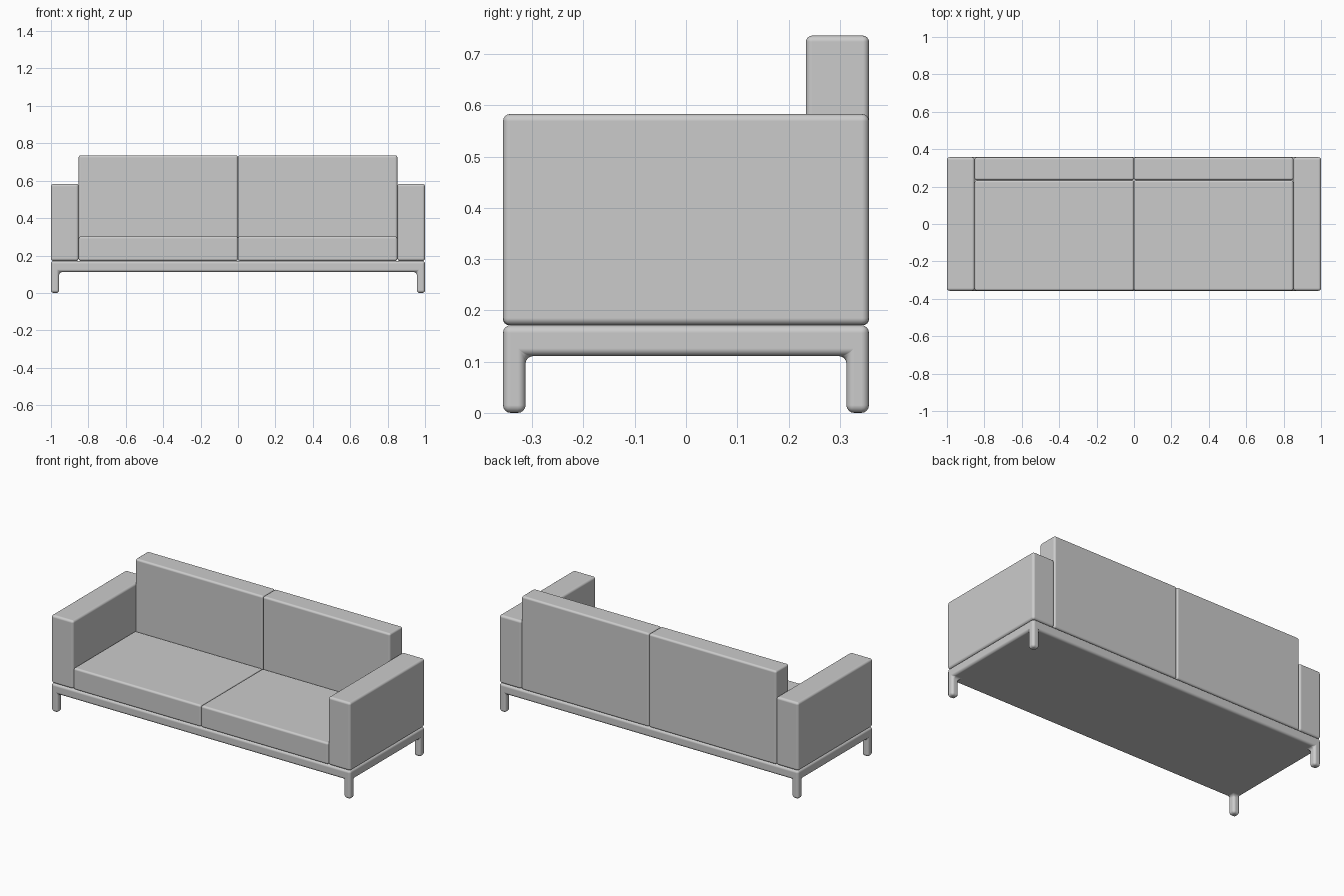
import bpy
import bmesh

if "Cube" in bpy.data.objects:
    bpy.data.objects.remove(bpy.data.objects["Cube"])

HALF_X, HALF_Y = 1.0, 0.357
LEG = 0.044
FRAME_LOW, FRAME_TOP = 0.111, 0.171
ARM_IN = 0.852
BACK_Y = 0.234


def box(bm, lo, hi):
    bmesh.ops.create_cube(bm, size=1)
    for v in bm.verts:
        v.co = [l if c < 0 else h for c, l, h in zip(v.co, lo, hi)]


def finish(name, bm, radius):
    bmesh.ops.recalc_face_normals(bm, faces=bm.faces)
    for f in bm.faces:
        f.smooth = True
    mesh = bpy.data.meshes.new(name)
    bm.to_mesh(mesh)
    bm.free()
    ob = bpy.data.objects.new(name, mesh)
    bpy.context.collection.objects.link(ob)
    bevel = ob.modifiers.new("Soft edges", 'BEVEL')
    bevel.width = radius
    bevel.segments = 4
    bevel.limit_method = 'ANGLE'
    bevel.harden_normals = True
    return ob


def soft_box(name, x0, x1, y0, y1, z0, z1, radius=0.014):
    bm = bmesh.new()
    box(bm, (x0, y0, z0), (x1, y1, z1))
    return finish(name, bm, radius)


# Base frame: a slab with four legs drawn down from its corners
bm = bmesh.new()
box(bm, (-HALF_X, -HALF_Y, FRAME_LOW), (HALF_X, HALF_Y, FRAME_TOP))
for s in (-1, 1):
    for co, no in (((s * (HALF_X - LEG), 0, 0), (1, 0, 0)),
                   ((0, s * (HALF_Y - LEG), 0), (0, 1, 0))):
        bmesh.ops.bisect_plane(bm, geom=bm.verts[:] + bm.edges[:] + bm.faces[:],
                               plane_co=co, plane_no=no)
bm.normal_update()
corners = []
for f in bm.faces:
    c = f.calc_center_median()
    if (f.normal.z < -0.5 and abs(c.x) > HALF_X - LEG
            and abs(c.y) > HALF_Y - LEG):
        corners.append(f)
for f in bmesh.ops.extrude_discrete_faces(bm, faces=corners)["faces"]:
    for v in f.verts:
        v.co.z = 0
bmesh.ops.dissolve_limit(bm, angle_limit=0.02, verts=bm.verts, edges=bm.edges)
finish("base_frame_with_legs", bm, 0.015)

# Arms, seat cushions and back cushions on both sides
for side, s in (("left", -1), ("right", 1)):
    x0, x1 = sorted((s * ARM_IN, s * HALF_X))
    soft_box(side + "_arm", x0, x1, -HALF_Y, HALF_Y, FRAME_TOP, 0.583)
    x0, x1 = sorted((0, s * ARM_IN))
    soft_box(side + "_seat_cushion", x0, x1, -HALF_Y, BACK_Y, FRAME_TOP, 0.302, 0.012)
    soft_box(side + "_back_cushion", x0, x1, BACK_Y, HALF_Y, FRAME_TOP, 0.736, 0.012)
